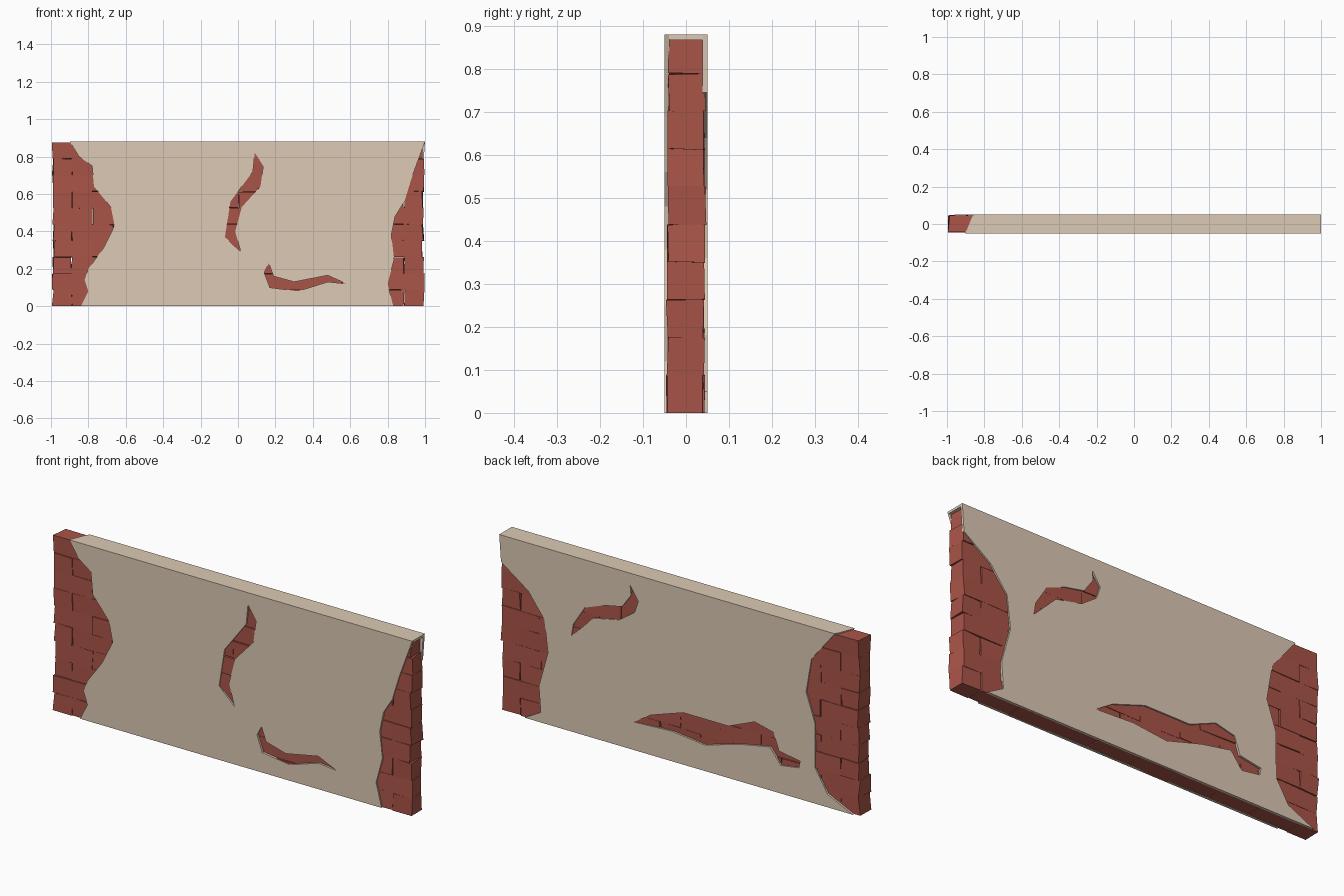
import bpy, random
from math import pi

if "Cube" in bpy.data.objects:
    bpy.data.objects.remove(bpy.data.objects["Cube"])

random.seed(4)
LENGTH, HEIGHT, COURSES = 2.0, 0.876, 10


def material(name, color):
    m = bpy.data.materials.new(name)
    m.diffuse_color = color
    m.use_nodes = True
    m.node_tree.nodes["Principled BSDF"].inputs["Base Color"].default_value = m.diffuse_color
    return m


BRICK = material("brick_red", (0.40, 0.09, 0.065, 1))
PLASTER = material("plaster_beige", (0.72, 0.59, 0.46, 1))


def add_mesh(name, mesh, mat):
    obj = bpy.data.objects.new(name, mesh)
    bpy.context.collection.objects.link(obj)
    mesh.materials.clear()
    mesh.materials.append(mat)
    return obj


def slab(name, loops, thickness, location, rot_x):
    """Flat extruded shape; loops after the first cut holes."""
    cu = bpy.data.curves.new(name, 'CURVE')
    cu.dimensions, cu.fill_mode, cu.extrude = '2D', 'BOTH', thickness / 2
    for pts in loops:
        sp = cu.splines.new('POLY')
        sp.points.add(len(pts) - 1)
        for p, (x, y) in zip(sp.points, pts):
            p.co = (x, y, 0, 1)
        sp.use_cyclic_u = True
    tmp = bpy.data.objects.new(name + "_outline", cu)
    bpy.context.collection.objects.link(tmp)
    bpy.context.view_layer.update()
    dg = bpy.context.evaluated_depsgraph_get()
    mesh = bpy.data.meshes.new_from_object(tmp.evaluated_get(dg))
    bpy.data.objects.remove(tmp)
    for poly in mesh.polygons:
        poly.use_smooth = False
    obj = add_mesh(name, mesh, PLASTER)
    obj.location = location
    obj.rotation_euler.x = rot_x
    return obj


# Brick core: staggered courses of slightly crooked blocks
verts, faces = [], []
CUBE = [(0, 1, 3, 2), (4, 6, 7, 5), (0, 4, 5, 1), (2, 3, 7, 6), (0, 2, 6, 4), (1, 5, 7, 3)]
h, n = HEIGHT / COURSES, 9
step = LENGTH / n


def brick(x0, x1, z0, z1):
    base = len(verts)
    jit = lambda a: random.uniform(-a, a)
    dx, dy = jit(0.003), jit(0.0025)
    for x in (x0, x1):
        for y in (-0.0425, 0.0425):
            for z in (z0, z1):
                vx = x + dx + jit(0.004)
                if abs(x) > 0.98:
                    vx = x * 0.99 + jit(0.008)
                vz = min(max(z + jit(0.003), 0), HEIGHT)
                verts.append((vx, y + dy + jit(0.0025), vz))
    faces.extend(tuple(base + i for i in f) for f in CUBE)


for row in range(COURSES):
    if row % 2:
        joints = [-1 + step * i for i in range(n + 1)]
    else:
        joints = [-1] + [-1 + step * (i + 0.5) for i in range(n)] + [1]
    for a, b in zip(joints, joints[1:]):
        brick(a, b, row * h, (row + 1) * h)

mesh = bpy.data.meshes.new("bricks")
mesh.from_pydata(verts, [], faces)
add_mesh("bricks", mesh, BRICK)

# Front plaster with ragged ends and two cracks
front = [(-0.90, 0.88), (-0.85, 0.80), (-0.78, 0.75), (-0.77, 0.64), (-0.68, 0.53),
         (-0.66, 0.43), (-0.72, 0.31), (-0.80, 0.20), (-0.82, 0.14), (-0.80, 0.08),
         (-0.84, 0), (0.83, 0), (0.80, 0.12), (0.835, 0.25), (0.82, 0.38),
         (0.84, 0.48), (0.89, 0.56), (0.93, 0.69), (1, 0.88)]
front_crack_tall = [(0.09, 0.82), (0.135, 0.75), (0.12, 0.64), (0.02, 0.53), (-0.015, 0.40),
                    (0.015, 0.29), (-0.07, 0.37), (-0.04, 0.56), (0.08, 0.72)]
front_crack_low = [(0.165, 0.23), (0.19, 0.16), (0.30, 0.13), (0.48, 0.165), (0.58, 0.12),
                   (0.48, 0.13), (0.32, 0.08), (0.17, 0.10), (0.14, 0.18)]
slab("front_plaster", [front, front_crack_tall, front_crack_low],
     0.012, (0, -0.044, 0), pi / 2)

# Back plaster
back = [(1, 0.88), (0.99, 0.745), (0.84, 0.64), (0.75, 0.52), (0.73, 0.36), (0.78, 0.18),
        (0.77, 0.05), (0.86, 0), (-0.96, 0), (-0.82, 0.065), (-0.75, 0.18), (-0.75, 0.40),
        (-0.70, 0.545), (-0.73, 0.72), (-0.86, 0.88)]
back_crack_high = [(0.275, 0.82), (0.23, 0.75), (0.25, 0.69), (0.335, 0.63), (0.477, 0.60),
                   (0.60, 0.48), (0.59, 0.54), (0.526, 0.64), (0.42, 0.68), (0.32, 0.70),
                   (0.27, 0.77)]
back_crack_low = [(0.255, 0.14), (0.16, 0.20), (-0.02, 0.26), (-0.27, 0.26), (-0.415, 0.32),
                  (-0.52, 0.295), (-0.55, 0.21), (-0.667, 0.19), (-0.66, 0.155),
                  (-0.56, 0.14), (-0.50, 0.217), (-0.335, 0.186), (-0.14, 0.13),
                  (0.046, 0.15)]
slab("back_plaster", [back, back_crack_high, back_crack_low],
     0.012, (0, 0.044, 0), pi / 2)

# Plaster cap along the top
cap = [(-0.897, -0.04), (1, -0.04), (1, 0.04), (-0.865, 0.04)]
slab("top_plaster", [cap], 0.012, (0, 0, 0.874), 0)
